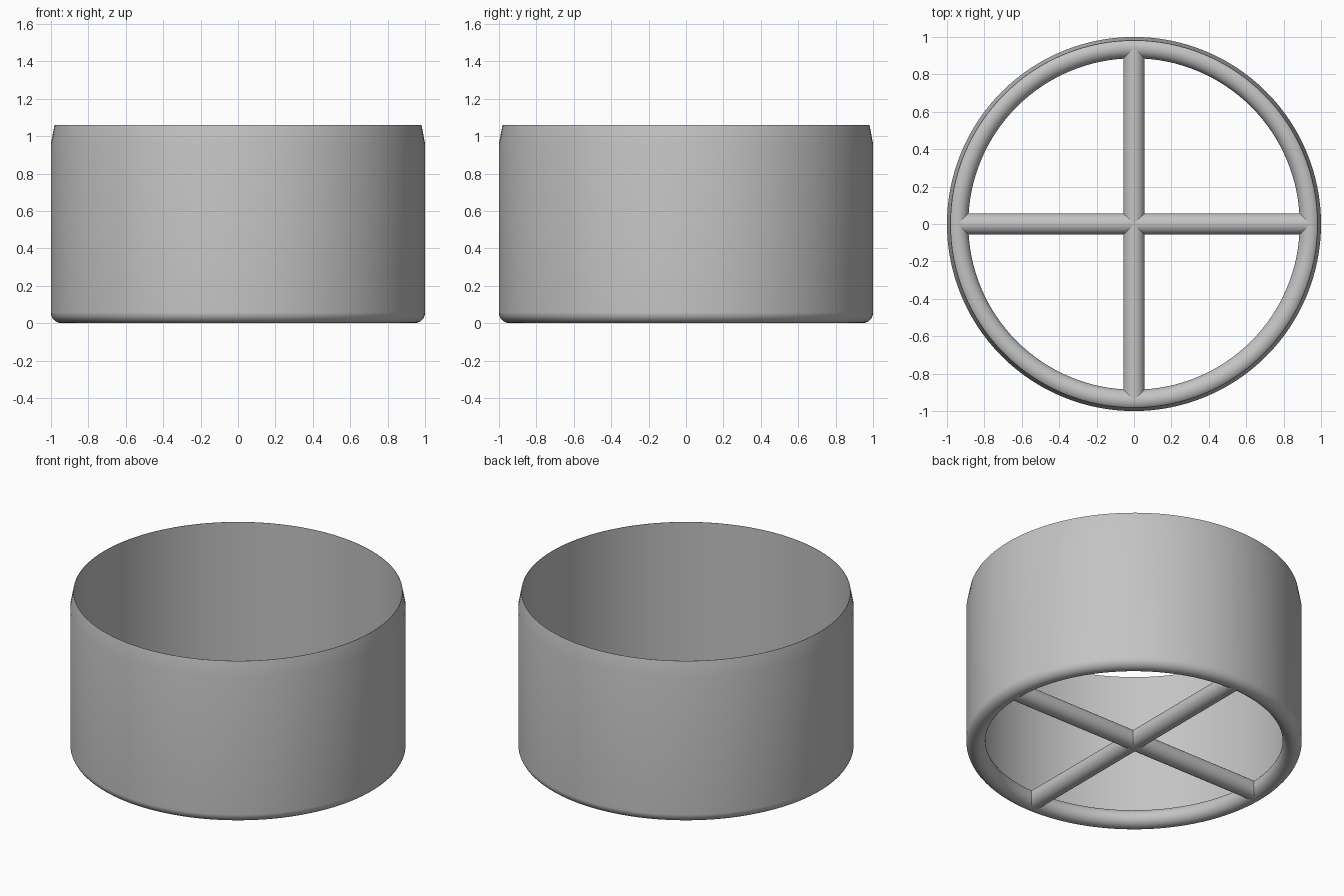
import bpy, bmesh, math

cube = bpy.data.objects.get("Cube")
if cube:
    bpy.data.objects.remove(cube, do_unlink=True)

TUBE = 0.057           # radius of the round bottom rim and the bars
RING = 1.0 - TUBE      # centre radius of the bottom rim
HEIGHT = 1.06
SIDES = 128

grey = bpy.data.materials.new("plain_grey")
grey.use_nodes = True
grey.diffuse_color = (0.55, 0.55, 0.55, 1)
grey.node_tree.nodes["Principled BSDF"].inputs["Base Color"].default_value = grey.diffuse_color


def finish(obj, name):
    """Name, colour and smooth a part while keeping real edges sharp."""
    obj.name = obj.data.name = name
    obj.data.materials.clear()
    obj.data.materials.append(grey)
    bpy.ops.object.select_all(action='DESELECT')
    obj.select_set(True)
    bpy.context.view_layer.objects.active = obj
    bpy.ops.object.shade_smooth_by_angle(angle=math.radians(35))


def lathe(name, profile):
    """Spin a closed (radius, height) profile around the z axis."""
    bm = bmesh.new()
    verts = [bm.verts.new((r, 0, z)) for r, z in profile]
    edges = [bm.edges.new((a, b)) for a, b in zip(verts, verts[1:] + verts[:1])]
    bmesh.ops.spin(bm, geom=verts + edges, cent=(0, 0, 0), axis=(0, 0, 1),
                   angle=math.tau, steps=SIDES, use_duplicate=False)
    bmesh.ops.remove_doubles(bm, verts=bm.verts, dist=1e-4)
    bmesh.ops.recalc_face_normals(bm, faces=bm.faces)
    mesh = bpy.data.meshes.new(name)
    bm.to_mesh(mesh)
    bm.free()
    obj = bpy.data.objects.new(name, mesh)
    bpy.context.collection.objects.link(obj)
    finish(obj, name)


# Thin round wall, bevelled on the outside to a knife edge
lathe("cutter_wall", [(0.98, TUBE), (1.0, TUBE), (1.0, 0.96),
                      (0.981, HEIGHT), (0.979, HEIGHT)])

# Rounded grip rim around the bottom
bpy.ops.mesh.primitive_torus_add(major_radius=RING, minor_radius=TUBE,
                                 major_segments=SIDES, minor_segments=32,
                                 location=(0, 0, TUBE))
finish(bpy.context.object, "bottom_rim")

# Two crossed round bars joining the rim
for name, turn in (("side_to_side_bar", math.pi / 2), ("front_to_back_bar", 0)):
    bpy.ops.mesh.primitive_cylinder_add(vertices=32, radius=TUBE, depth=2 * RING,
                                        location=(0, 0, TUBE),
                                        rotation=(math.pi / 2, 0, turn))
    finish(bpy.context.object, name)
